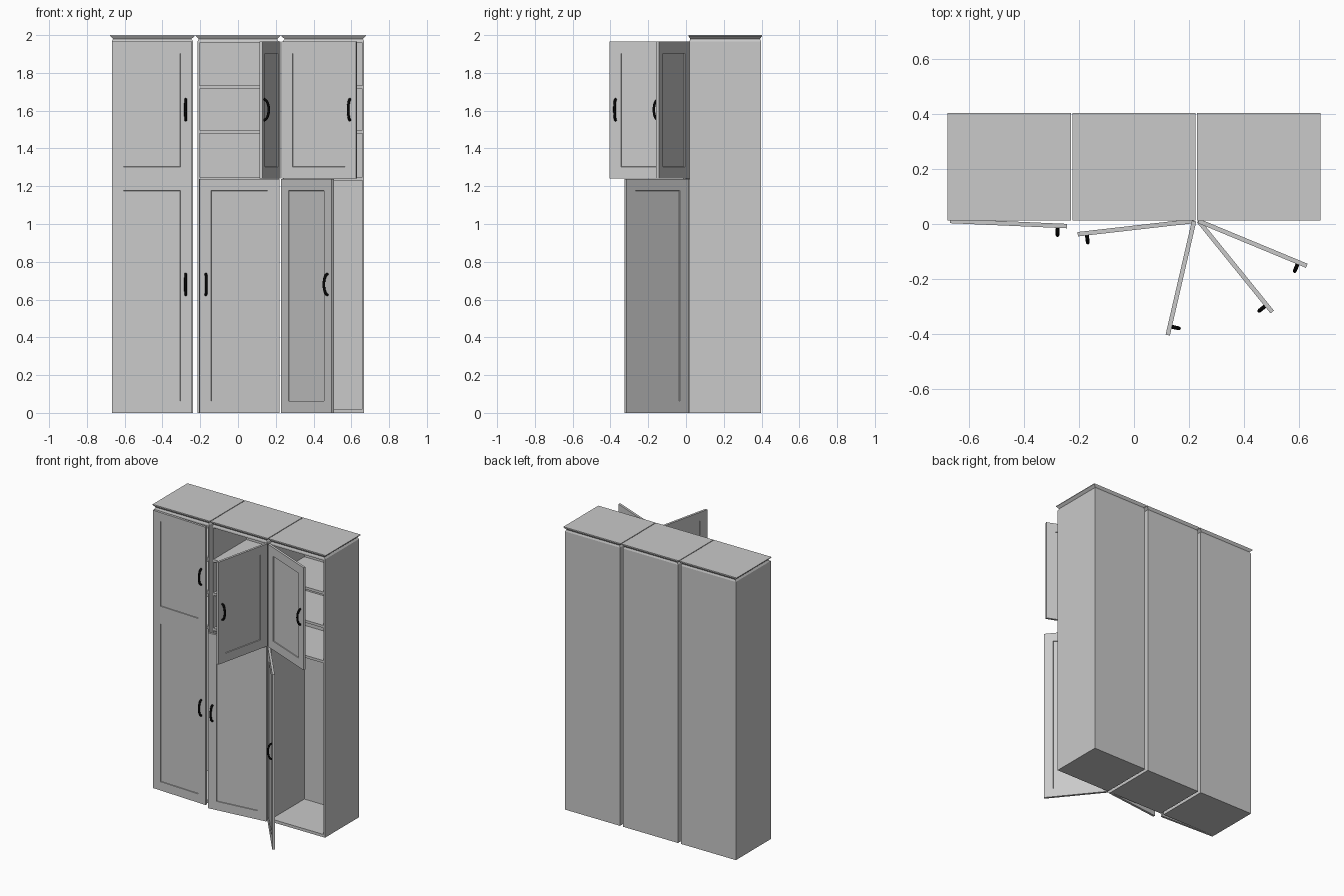
import bpy, bmesh, math
from mathutils import Matrix, Vector

if "Cube" in bpy.data.objects:
    bpy.data.objects.remove(bpy.data.objects["Cube"])


def material(name, value):
    mat = bpy.data.materials.new(name)
    mat.use_nodes = True
    color = (value, value, value, 1)
    mat.diffuse_color = color
    mat.node_tree.nodes["Principled BSDF"].inputs["Base Color"].default_value = color
    return mat


GREY = material("light_grey_paint", 0.588)
BLACK = material("black_metal", 0.002)


def finish(name, bm, mat):
    bmesh.ops.recalc_face_normals(bm, faces=bm.faces)
    mesh = bpy.data.meshes.new(name)
    bm.to_mesh(mesh)
    bm.free()
    mesh.materials.append(mat)
    obj = bpy.data.objects.new(name, mesh)
    bpy.context.collection.objects.link(obj)
    return obj


def add_box(bm, x, y, z):
    """Box spanning the three (low, high) ranges."""
    lows, highs = zip(x, y, z)
    size = Vector(highs) - Vector(lows)
    mid = (Vector(highs) + Vector(lows)) / 2
    bmesh.ops.create_cube(bm, size=1, matrix=Matrix.Translation(mid) @ Matrix.Diagonal((*size, 1)))


# Cabinet dimensions
HALF, FRONT, BACK, TOP = 0.215, 0.018, 0.397, 1.967
WALL, PITCH = 0.01, 0.4533
DIVIDER = 1.24


def carcass(side, cx):
    bm = bmesh.new()
    left, right = cx - HALF, cx + HALF
    depth = (FRONT, BACK)
    add_box(bm, (left, left + WALL), depth, (0, TOP))
    add_box(bm, (right - WALL, right), depth, (0, TOP))
    inner = (left + WALL, right - WALL)
    add_box(bm, inner, (BACK - WALL, BACK), (0, TOP))
    add_box(bm, inner, (FRONT, BACK - WALL), (0, 0.02))
    add_box(bm, inner, (FRONT, BACK - WALL), (TOP - WALL, TOP))
    finish(side + "_carcass", bm, GREY)
    # Shelves
    bm = bmesh.new()
    for z in (DIVIDER, 1.489, 1.725):
        add_box(bm, inner, (FRONT, BACK - WALL), (z - 0.009, z + 0.009))
    finish(side + "_shelves", bm, GREY)


def crown(side, cx):
    """Moulding that tucks in above the carcass and flares to the top."""
    bm = bmesh.new()
    rings = []
    for grow, z in ((0, TOP), (-0.008, 1.98), (0.009, 1.995), (0.009, 2.0)):
        gy = grow * 0.6
        x0, x1, y0, y1 = cx - HALF - grow, cx + HALF + grow, FRONT - gy, BACK + gy
        rings.append([bm.verts.new((x, y, z)) for x, y in ((x0, y0), (x1, y0), (x1, y1), (x0, y1))])
    for a, b in zip(rings, rings[1:]):
        for i in range(4):
            j = (i + 1) % 4
            bm.faces.new((a[i], a[j], b[j], b[i]))
    bm.faces.new(rings[0][::-1])
    bm.faces.new(rings[-1])
    finish(side + "_crown", bm, GREY)


# Door dimensions
WIDTH, THICK, STILE = 0.425, 0.016, 0.062
LOWER, UPPER = (0.0, 1.239), (1.241, 1.965)


def handle(name, x, z, place):
    """Curved pull bowed out from the door face."""
    curve = bpy.data.curves.new(name, "CURVE")
    curve.dimensions = "3D"
    curve.bevel_depth = 0.007
    curve.bevel_resolution = 2
    curve.use_fill_caps = True
    steps = 12
    spline = curve.splines.new("POLY")
    spline.points.add(steps)
    for i, p in enumerate(spline.points):
        t = math.pi * i / steps
        p.co = (x, -THICK / 2 - 0.026 * math.sin(t), z - 0.055 * math.cos(t), 1)
    temp = bpy.data.objects.new(name + "_path", curve)
    bpy.context.collection.objects.link(temp)
    bpy.context.view_layer.update()
    mesh = bpy.data.meshes.new_from_object(temp)
    bpy.data.objects.remove(temp)
    mesh.materials.clear()
    mesh.materials.append(BLACK)
    mesh.shade_smooth()
    obj = bpy.data.objects.new(name, mesh)
    bpy.context.collection.objects.link(obj)
    obj.matrix_world = place


def door(name, hinge_x, swing, opening, spans, handles):
    """swing is +1 for a hinge at low x, -1 for a hinge at high x."""
    bm = bmesh.new()
    xs = sorted((0, swing * WIDTH))
    add_box(bm, xs, (-THICK / 2, THICK / 2), (spans[0][0], spans[-1][1]))
    panels = [(lo + STILE, hi - STILE) for lo, hi in spans]

    # Cut the panel outlines into both faces
    cuts = [((x, 0, 0), (1, 0, 0)) for x in (xs[0] + STILE, xs[1] - STILE)]
    cuts += [((0, 0, z), (0, 0, 1)) for panel in panels for z in panel]
    for point, normal in cuts:
        geom = bm.verts[:] + bm.edges[:] + bm.faces[:]
        bmesh.ops.bisect_plane(bm, geom=geom, plane_co=point, plane_no=normal)
    bmesh.ops.recalc_face_normals(bm, faces=bm.faces)

    def is_panel(face):
        c = face.calc_center_median()
        return (abs(face.normal.y) > 0.9 and xs[0] + STILE < c.x < xs[1] - STILE
                and any(lo < c.z < hi for lo, hi in panels))

    bmesh.ops.inset_region(bm, faces=[f for f in bm.faces if is_panel(f)],
                           thickness=0.001, depth=-0.005, use_even_offset=True)
    place = Matrix.Translation((hinge_x, 0.011, 0)) @ Matrix.Rotation(math.radians(-swing * opening), 4, "Z")
    finish(name, bm, GREY).matrix_world = place
    for part, z in handles:
        handle(f"{name}_{part}_handle", swing * (WIDTH - 0.033), z, place)


# Three cabinets side by side
for side, cx in (("right", -PITCH), ("middle", 0), ("left", PITCH)):
    carcass(side, cx)
    crown(side, cx)

# One tall door nearly shut, four half doors at different openings
low, high = ("lower", 0.68), ("upper", 1.605)
door("right_tall_door", -0.668, 1, 2.5, [LOWER, UPPER], [low, high])
door("middle_lower_door", 0.218, -1, 6.5, [LOWER], [low])
door("middle_upper_door", 0.218, -1, 77, [UPPER], [high])
door("left_lower_door", 0.234, 1, 51, [LOWER], [low])
door("left_upper_door", 0.234, 1, 22.5, [UPPER], [high])
